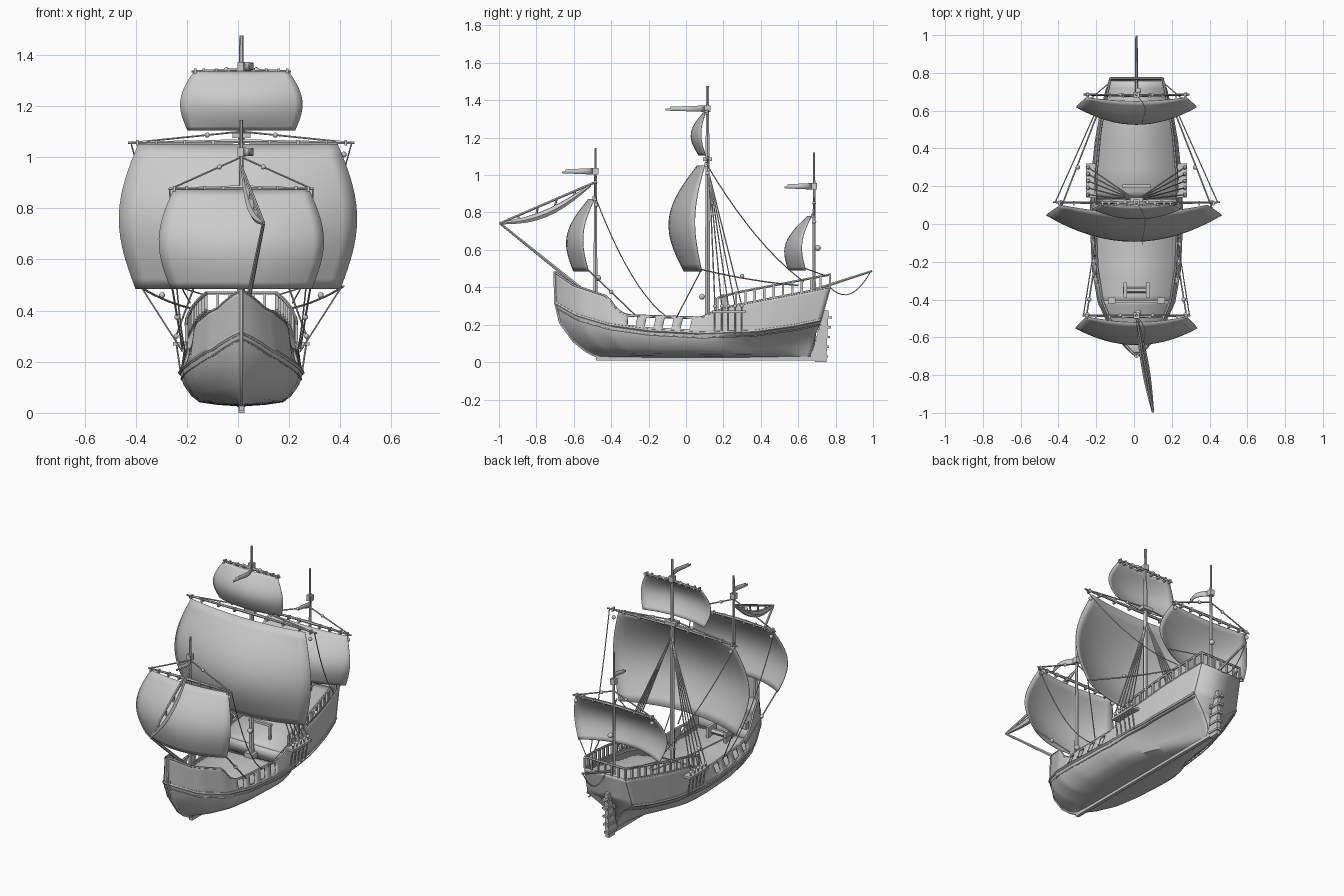
import bpy, bmesh, math
from mathutils import Vector

if "Cube" in bpy.data.objects:
    bpy.data.objects.remove(bpy.data.objects["Cube"])

GREY = (0.6, 0.6, 0.6, 1)
mat = bpy.data.materials.new("plain grey")
mat.use_nodes = True
mat.diffuse_color = GREY
mat.node_tree.nodes["Principled BSDF"].inputs["Base Color"].default_value = GREY
CX = 0.013  # centreline of the ship


def lin(table, t):
    """Piecewise linear lookup."""
    for (a, p), (b, q) in zip(table, table[1:]):
        if t <= b:
            return p + (q - p) * max(0, (t - a) / (b - a))
    return table[-1][1]


def lerp(a, b, t):
    return a + (b - a) * t


def finish(obj, smooth=True):
    obj.data.materials.append(mat)
    bpy.ops.object.select_all(action='DESELECT')
    obj.select_set(True)
    bpy.context.view_layer.objects.active = obj
    if smooth:
        bpy.ops.object.shade_smooth_by_angle(angle=math.radians(35))
    return obj


def mesh(name, verts, faces, thick=0, smooth=True):
    me = bpy.data.meshes.new(name)
    me.from_pydata(verts, [], faces)
    bm = bmesh.new()
    bm.from_mesh(me)
    bmesh.ops.remove_doubles(bm, verts=bm.verts, dist=0.0005)
    bmesh.ops.recalc_face_normals(bm, faces=bm.faces)
    bm.to_mesh(me)
    bm.free()
    obj = bpy.data.objects.new(name, me)
    bpy.context.collection.objects.link(obj)
    if thick:
        mod = obj.modifiers.new("thickness", 'SOLIDIFY')
        mod.thickness, mod.offset = thick, 0
    return finish(obj, smooth)


def grid(name, rows, thick=0, skip=()):
    n = len(rows[0])
    faces = [(i * n + j, i * n + j + 1, (i + 1) * n + j + 1, (i + 1) * n + j)
             for i in range(len(rows) - 1) for j in range(n - 1) if (i, j) not in skip]
    return mesh(name, [p for r in rows for p in r], faces, thick)


def tube(name, pts, r, radii=None):
    cu = bpy.data.curves.new(name, 'CURVE')
    cu.dimensions, cu.bevel_depth, cu.bevel_resolution, cu.use_fill_caps = '3D', r, 1, True
    sp = cu.splines.new('POLY')
    sp.points.add(len(pts) - 1)
    for i, p in enumerate(pts):
        sp.points[i].co = (*p, 1)
        sp.points[i].radius = radii[i] if radii else 1
    obj = bpy.data.objects.new(name, cu)
    bpy.context.collection.objects.link(obj)
    bpy.ops.object.select_all(action='DESELECT')
    obj.select_set(True)
    bpy.context.view_layer.objects.active = obj
    bpy.ops.object.convert(target='MESH')
    return finish(bpy.context.object)


def rope(name, a, b, sag=0, r=0.003):
    a, b = Vector(a), Vector(b)
    n = 10 if sag else 1
    return tube(name, [a.lerp(b, i / n) - Vector((0, 0, 4 * sag * i / n * (1 - i / n)))
                       for i in range(n + 1)], r)


def box(name, c, size):
    v = [(c[0] + size[0] * x / 2, c[1] + size[1] * y / 2, c[2] + size[2] * z / 2)
         for x in (-1, 1) for y in (-1, 1) for z in (-1, 1)]
    f = [(0, 1, 3, 2), (4, 6, 7, 5), (0, 4, 5, 1), (2, 3, 7, 6), (0, 2, 6, 4), (1, 5, 7, 3)]
    return mesh(name, v, f, smooth=False)


def block(name, p, r=0.01):
    bpy.ops.mesh.primitive_ico_sphere_add(subdivisions=2, radius=r, location=p)
    bpy.context.object.name = name
    finish(bpy.context.object)


# Hull shape tables
WIDTH = [(0, 0), (.02, .035), (.05, .075), (.1, .13), (.2, .195), (.32, .225), (.5, .236),
         (.65, .232), (.8, .21), (.9, .185), (1, .15)]
WALE = [(0, .315), (.08, .25), (.2, .2), (.35, .17), (.55, .155), (.75, .165), (.9, .195), (1, .225)]
SHEER = [(-.7, .48), (-.6, .41), (-.42, .35), (-.37, .28), (-.32, .25), (.08, .237), (.14, .265),
         (.25, .3), (.77, .4)]
# lower levels: height share, width share, bow y, stern y, stern fullness
LOWER = [(0, 0, -.46, .66, 0), (.05, .4, -.5, .665, .03), (.13, .69, -.54, .67, .08),
         (.3, .81, -.6, .68, .18), (.64, .94, -.67, .69, .45), (1, 1, -.695, .72, 1)]
UPPER = [.2, .55, .9, 1]
N = 60


def lower(s, lv):
    h, wr, yb, ys, full = lv
    t = max(0, (s - .55) / .45)
    w = lin(WIDTH, s) * wr * lerp(1, full, t * t * (3 - 2 * t))
    return w, lerp(yb, ys, s), lerp(.03, lin(WALE, s), h)


def upper(s, f):
    y = lerp(lerp(-.695, -.7, f), lerp(.72, .77, f), s)
    zs = lin(SHEER, lerp(-.7, .77, s))
    return lin(WIDTH, s) * lerp(1, .92, f), y, lerp(lin(WALE, s), zs, f)


def deck_strip(name, s0, s1, zfun):
    rows = []
    for i in range(17):
        s = lerp(s0, s1, i / 16)
        zw, zs = lin(WALE, s), lin(SHEER, lerp(-.7, .77, s))
        z = zfun(s, zw, zs)
        w, y, _ = upper(s, min(1, max(0, (z - zw) / (zs - zw))))
        rows.append([(CX - w, y, z), (CX + w, y, z)])
    grid(name, rows, .006)
    return rows


# Hull shell with open ports and a flat transom
rows = []
for i in range(N + 1):
    s = i / N
    half = [lower(s, lv) for lv in LOWER] + [upper(s, f) for f in UPPER]
    rows.append([(CX - w, y, z) for w, y, z in reversed(half)] + [(CX + w, y, z) for w, y, z in half[1:]])
m = len(LOWER) + len(UPPER)
skip = set()
for c in range(16, 30, 4):
    for col in (c, c + 1):
        skip |= {(col, 1), (col, 2), (col, 2 * m - 5), (col, 2 * m - 4)}
grid("hull", rows, .01, skip)
last = rows[-1]
grid("transom", [[last[j], last[2 * m - 2 - j]] for j in range(m)], .01)

# Wales, cap rails, keel and stem
for sd in (-1, 1):
    side = lambda f, out=0: [(CX + sd * (w + out), y, z) for w, y, z in (upper(i / N, f) for i in range(N + 1))]
    tube("wale", side(0, .002), .009)
    tube("cap_rail", side(1), .007)
    tube("moulding", [(x, y, z - .025) for x, y, z in side(0, -.002)], .004)
stem = [(CX, lv[2], lerp(.03, .315, lv[0])) for lv in LOWER]
tube("stem", stem + [(CX, -.7, .485)], .011)
box("keel", (CX, .1, .02), (.02, 1.16, .02))
box("sternpost", (CX, .68, .12), (.02, .03, .22))

# Decks and the bulkheads between them
fore = deck_strip("foredeck", .01, .2, lambda s, zw, zs: max(.27, zw + .01))
deck_strip("main_deck", .2, .57, lambda s, zw, zs: max(.175, zw + .005))
poop = deck_strip("quarterdeck", .57, .995, lambda s, zw, zs: zs - .02)
for name, (a, b) in (("fore_bulkhead", fore[-1]), ("quarter_bulkhead", poop[0])):
    grid(name, [[a, b], [(a[0], a[1], .17), (b[0], b[1], .17)]], .008)

# Stern railing
for sd in (-1, 1):
    top = []
    for i in range(13):
        w, y, z = upper(lerp(.59, 1, i / 12), 1)
        top.append((CX + sd * w, y, z + .068))
        box("rail_post", (CX + sd * w, y, z + .034), (.012, .012, .068))
    tube("stern_rail", top, .007)
tube("taffrail", [(CX - .138, .77, .468), (CX + .138, .77, .468)], .007)
for i in range(1, 6):
    box("taffrail_post", (CX - .138 + .046 * i, .77, .434), (.01, .01, .068))

# Rudder with straps
outline = [(.69, 0), (.75, 0), (.755, .12), (.762, .275), (.72, .275), (.695, .1)]
k = len(outline)
mesh("rudder", [(CX + x, y, z) for x in (-.012, .012) for y, z in outline],
     [tuple(range(k)), tuple(range(k, 2 * k))] + [(i, (i + 1) % k, k + (i + 1) % k, k + i) for i in range(k)],
     smooth=False)
for i in range(5):
    box("rudder_strap", (CX, .722 + .005 * i, .03 + .052 * i), (.034, .075, .012))


# Square sails
def sail(name, cx, zb, zt, wb, wm, wt, yb, yt, back, cb, ct, cm):
    rows = []
    for j in range(15):
        v = j / 14
        bul = math.sin(math.pi * v)
        w = lerp(wb, wt, v) + (wm - (wb + wt) / 2) * bul
        rows.append([(cx + w * u, lerp(yb, yt, v) - back * bul - (lerp(cb, ct, v) + cm * bul) * (1 - u * u),
                      lerp(zb, zt, v)) for u in (i / 8 - 1 for i in range(17))])
    grid(name, rows, .004)


sail("main_sail", 0, .485, 1.05, .4, .465, .39, .085, .1, .045, .095, .04, .07)
sail("fore_sail", CX, .485, .872, .275, .322, .265, -.52, -.49, .045, .08, .03, .03)
sail("top_sail", CX, 1.105, 1.335, .21, .238, .185, .105, .105, .025, .035, .01, .03)
sail("mizzen_sail", CX, .49, .78, .275, .318, .265, .64, .67, .035, .09, .02, .03)


# Masts, yards, lifts and pennants
def mast(name, y, top, r, flag_z, yards):
    tube(name + "_mast", [(CX, y, .17), (CX, y, top * .7), (CX, y, top)], r, [1, .8, .5])
    box(name + "_mast_step", (CX, y, .19), (.06, .06, .03))
    box(name + "_mast_cap", (CX, y, flag_z), (.03, .03, .035))
    wave = [[(CX + .01 + .045 * t + .02 * math.sin(5 * t), y - .015 - .16 * t * r / .011, flag_z + h * (1 - .45 * t))
             for h in (-.017, 0, .017)] for t in (i / 10 for i in range(11))]
    grid(name + "_pennant", wave, .004, {(9, 0), (8, 1), (9, 1)})
    for z, half, lift in yards:
        tube(name + "_yard", [(CX - half, y, z), (CX, y - .005, z + .006), (CX + half, y, z)], .008, [.6, 1.1, .6])
        for sd in (-1, 1):
            rope(name + "_lift", (CX, y, lift), (CX + sd * half * .97, y, z), 0, .004)
            block(name + "_block", (CX + sd * half * .3, y, lerp(lift, z, .31)))
            for q in (.25, .5, .75, .92):
                box(name + "_yard_tie", (CX + sd * half * q, y - .005, z), (.01, .022, .022))


mast("main", .115, 1.475, .016, 1.355, [(1.056, .443, 1.1), (1.335, .195, 1.345)])
mast("fore", -.484, 1.145, .0125, 1.02, [(.876, .285, 1.0)])
mast("mizzen", .685, 1.12, .011, .94, [(.782, .28, .88)])
box("main_top", (CX, .115, 1.085), (.07, .05, .02))

# Bowsprit with furled sail, and stern outrigger
tip = (.1, -.995, .742)
tube("bowsprit", [(CX + .01, -.52, .36), tip], .011, [1, .6])
tube("furling_spar", [(CX, -.49, .96), tip], .007)
furl = [(lerp(CX + .005, tip[0], t), lerp(-.51, tip[1], t), lerp(.945, tip[2], t) - .05 * math.sin(math.pi * t))
        for t in (i / 10 for i in range(11))]
tube("furled_sail", furl, .021, [.3 + .7 * math.sin(math.pi * i / 10) for i in range(11)])
for i in (2, 4, 6, 8):
    rope("furl_tie", furl[i], Vector((CX, -.49, .96)).lerp(Vector(tip), i / 10), 0, .006)
tube("outrigger", [(CX, .68, .385), (CX, .995, .487)], .009, [1, .7])
rope("outrigger_rope", (CX, .77, .4), (CX, .985, .48), .075)

# Channels, shrouds and standing ropes on both sides
for sd in (-1, 1):
    X = lambda x: CX + sd * x
    box("channel", (X(.24), .23, .27), (.055, .18, .014))
    for i in range(5):
        y = .155 + .036 * i
        rope("shroud", (CX, .125, 1.0), (X(.255), y, .3), 0, .0035)
        block("deadeye", (X(.255), y, .3))
        rope("chain_plate", (X(.257), y, .29), (X(.236), y, .15), 0, .004)
    rope("main_brace", (X(.43), .115, 1.05), (X(.2), .63, .43), .06)
    rope("main_sheet", (X(.4), .085, .495), (X(.2), .6, .41), .01, .004)
    rope("fore_brace", (X(.28), -.48, .87), (X(.22), -.1, .24), .09)
    rope("fore_sheet", (X(.27), -.52, .49), (X(.23), -.27, .25), 0, .004)
    rope("main_tack", (X(.39), .08, .49), (X(.23), -.05, .24), 0, .003)
    rope("mizzen_sheet", (X(.27), .64, .5), (X(.14), .75, .46))
    for p in ((.26, -.48, .84), (.4, .115, 1.01), (.25, -.4, .375), (.31, .3, .46), (.26, .685, .75)):
        block("rigging_block", (X(p[0]), p[1], p[2]), .012)
    # Windlass supports and bitts
    box("windlass_cheek", (X(.06), -.35, .22), (.018, .08, .08))
    box("bitt", (X(.13), -.405, .29), (.04, .03, .04))
    box("pin_rail_post", (X(.065), .2, .31), (.012, .012, .09))
for p in ((-.47, .45), (.085, .35), (.705, .61)):
    block("mast_block", (CX + .01, p[0], p[1]), .016)
tube("windlass_drum", [(CX - .07, -.35, .225), (CX + .07, -.35, .225)], .016)
box("foredeck_beam", (CX, -.41, .28), (.3, .012, .02))
box("pin_rail", (CX, .2, .355), (.15, .018, .014))
